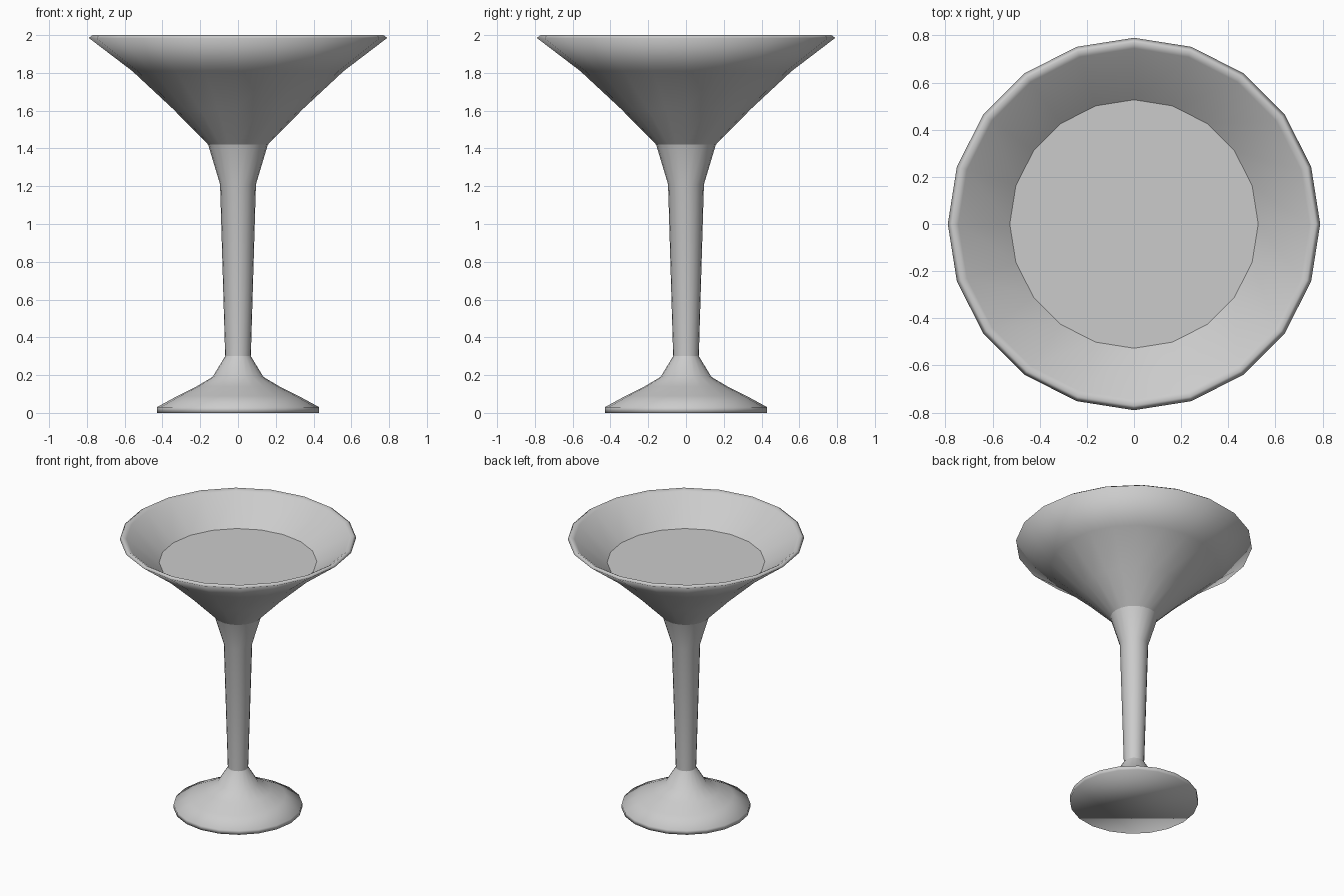
import bpy, bmesh
from math import cos, sin, tau

cube = bpy.data.objects.get("Cube")
if cube:
    bpy.data.objects.remove(cube, do_unlink=True)

SIDES = 20


def make_material(name, value):
    mat = bpy.data.materials.new(name)
    mat.use_nodes = True
    color = (value, value, value, 1)
    mat.diffuse_color = color
    mat.node_tree.nodes["Principled BSDF"].inputs["Base Color"].default_value = color
    return mat


def lathe(name, profile, mat, cap_start=False, cap_end=False):
    """Turn a (radius, height) profile, listed upward along the outside, around z."""
    bm = bmesh.new()
    rings = [[bm.verts.new((r * cos(tau * i / SIDES), r * sin(tau * i / SIDES), z))
              for i in range(SIDES)] for r, z in profile]
    for low, high in zip(rings, rings[1:]):
        for i in range(SIDES):
            j = (i + 1) % SIDES
            bm.faces.new((low[i], low[j], high[j], high[i]))
    if cap_start:
        bm.faces.new(rings[0][::-1])
    if cap_end:
        bm.faces.new(rings[-1])
    for face in bm.faces:
        face.smooth = True
    mesh = bpy.data.meshes.new(name)
    bm.to_mesh(mesh)
    bm.free()
    mesh.materials.append(mat)
    obj = bpy.data.objects.new(name, mesh)
    bpy.context.collection.objects.link(obj)
    return obj


glass = make_material("grey glass", 0.6)

# Flared foot with a closed underside
lathe("foot", [(0.43, 0), (0.43, 0.03), (0.32, 0.09), (0.22, 0.14),
               (0.135, 0.19), (0.068, 0.3)], glass, cap_start=True)

# Slender stem that widens into the bowl
lathe("stem", [(0.068, 0.3), (0.095, 1.21), (0.158, 1.42)], glass)

# Thin-walled bowl: outside, rolled rim, then inside down to a closed floor
lathe("bowl", [(0.158, 1.42), (0.345, 1.61), (0.56, 1.81), (0.79, 1.985),
               (0.77, 2.0), (0.745, 1.985), (0.525, 1.81), (0.32, 1.62),
               (0.13, 1.44)], glass, cap_end=True)

# Flat drink surface
drink = lathe("drink", [(0.52, 1.806), (0.527, 1.812)], glass, cap_end=True)
for poly in drink.data.polygons:
    poly.use_smooth = False
